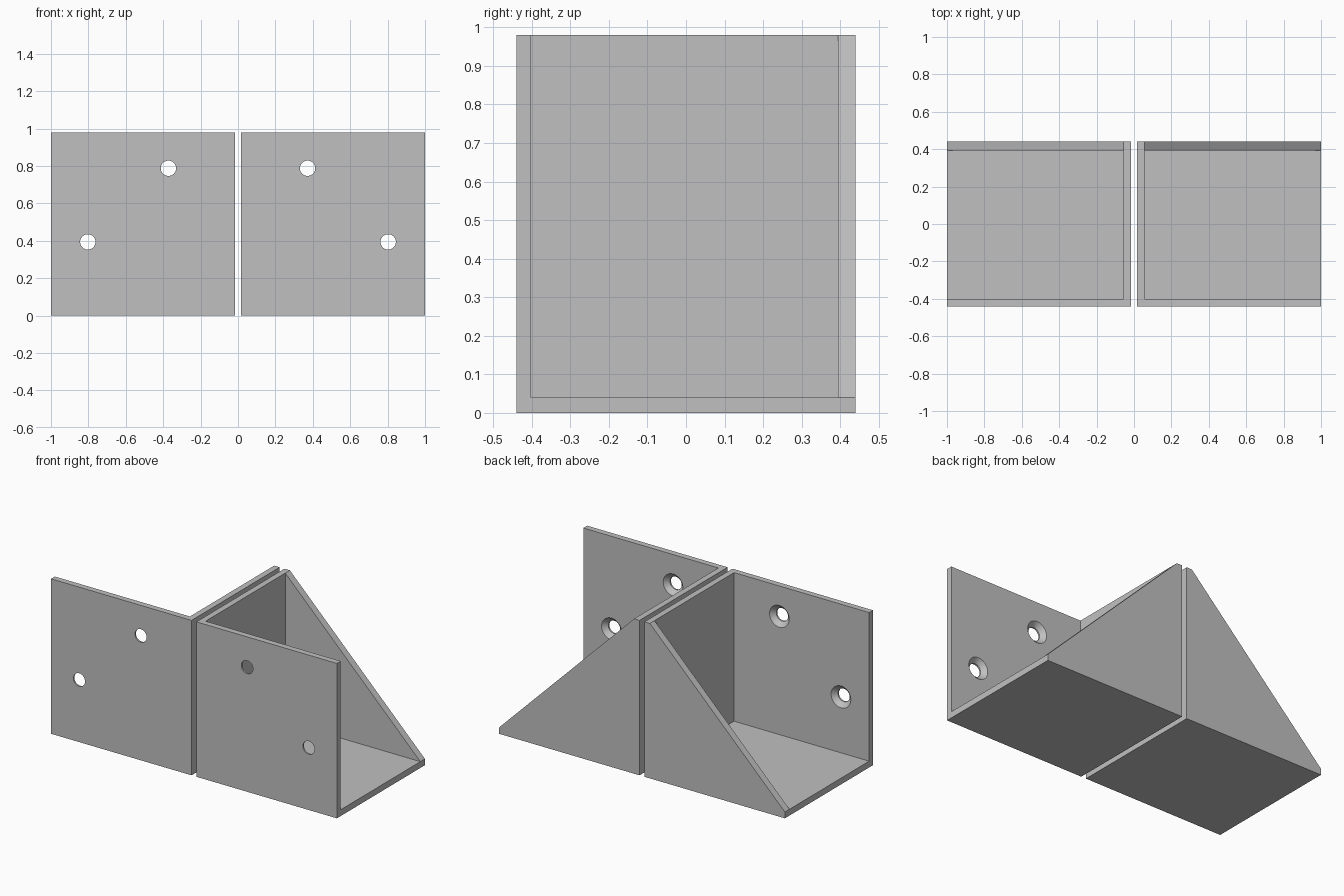
import bpy, bmesh, math

if "Cube" in bpy.data.objects:
    bpy.data.objects.remove(bpy.data.objects["Cube"], do_unlink=True)

# Overall sizes of one bracket
GAP, OUTER, HEIGHT, DEPTH = 0.017, 1.0, 0.98, 0.44
WALL = 0.055           # inner face of the side wall
FLOOR = 0.04           # top of the floor plate
FRONT, BACK = -0.402, 0.394
HOLES = [(0.372, 0.788), (0.803, 0.394)]

grey = bpy.data.materials.new("plain grey")
grey.use_nodes = True
grey.diffuse_color = (0.53, 0.53, 0.53, 1)
grey.node_tree.nodes["Principled BSDF"].inputs["Base Color"].default_value = grey.diffuse_color


def loft(name, rings):
    """Closed solid through a list of matching rings of points."""
    bm = bmesh.new()
    loops = [[bm.verts.new(p) for p in ring] for ring in rings]
    n = len(loops[0])
    for a, b in zip(loops, loops[1:]):
        for i in range(n):
            j = (i + 1) % n
            bm.faces.new((a[i], a[j], b[j], b[i]))
    bm.faces.new(loops[0])
    bm.faces.new(loops[-1])
    bmesh.ops.recalc_face_normals(bm, faces=bm.faces)
    mesh = bpy.data.meshes.new(name)
    bm.to_mesh(mesh)
    bm.free()
    obj = bpy.data.objects.new(name, mesh)
    bpy.context.collection.objects.link(obj)
    return obj


def prism(name, side, profile, y0, y1):
    """An x-z profile extruded along y."""
    return loft(name, [[(side * x, y, z) for x, z in profile] for y in (y0, y1)])


def rect(x0, x1, z0, z1):
    return [(x0, z0), (x1, z0), (x1, z1), (x0, z1)]


def screw_hole(side, cx, cz, steps=40):
    """Straight bore that widens into a countersink on the inside."""
    rings = []
    for y, r in ((-0.6, 0.041), (FRONT - 0.028, 0.041), (FRONT, 0.069), (FRONT + 0.01, 0.079)):
        angles = [math.tau * i / steps for i in range(steps)]
        rings.append([(side * cx + r * math.cos(a), y, cz + r * math.sin(a)) for a in angles])
    return loft("hole_cutter", rings)


def bracket(name, side):
    body = prism(name, side, rect(GAP, OUTER, 0, HEIGHT), -DEPTH, DEPTH)

    # Hollow interior, open at the top and the outer end
    cutters = [prism("cavity_cutter", side, rect(WALL, 1.2, FLOOR, 1.2), FRONT, BACK)]

    # Sloping edge of the triangular back gusset
    run, drop = OUTER - WALL, HEIGHT - FLOOR
    slope = [(WALL - run * 0.1, HEIGHT + drop * 0.1),
             (OUTER + run * 0.1, FLOOR - drop * 0.1), (1.3, 1.3)]
    cutters.append(prism("slope_cutter", side, slope, 0, 0.6))

    # Screw holes in the front plate
    cutters += [screw_hole(side, x, z) for x, z in HOLES]

    for cutter in cutters:
        cutter.hide_render = True
        mod = body.modifiers.new(cutter.name, "BOOLEAN")
        mod.operation, mod.solver, mod.object = "DIFFERENCE", "EXACT", cutter

    # Bake the cuts and discard the cutters
    graph = bpy.context.evaluated_depsgraph_get()
    mesh = bpy.data.meshes.new_from_object(body.evaluated_get(graph))
    body.modifiers.clear()
    body.data = mesh
    for cutter in cutters:
        bpy.data.objects.remove(cutter, do_unlink=True)
    mesh.materials.clear()
    mesh.materials.append(grey)

    bpy.ops.object.select_all(action="DESELECT")
    body.select_set(True)
    bpy.context.view_layer.objects.active = body
    bpy.ops.object.shade_smooth_by_angle(angle=math.radians(30))


bracket("left_corner_bracket", 1)
bracket("right_corner_bracket", -1)
